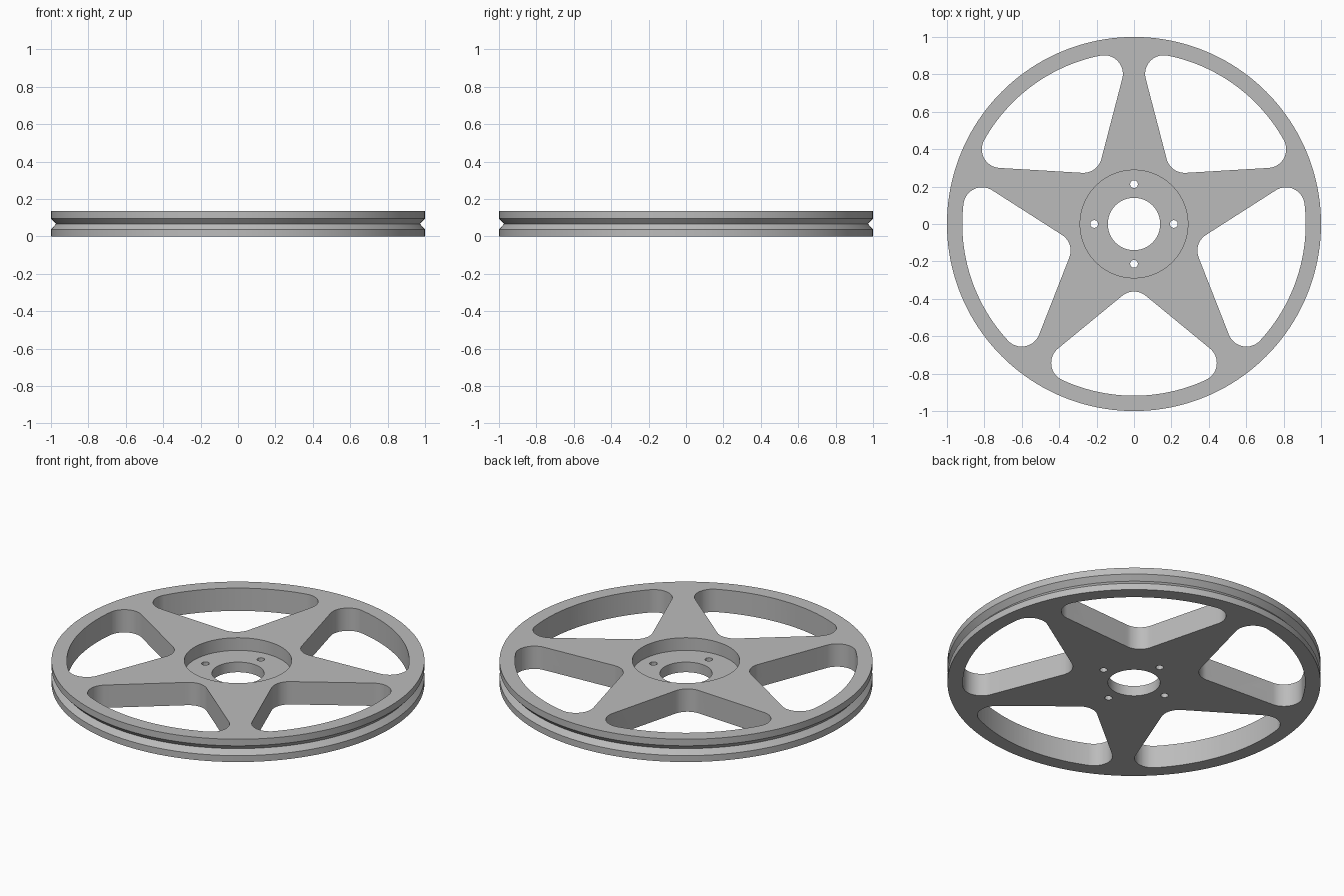
import bpy, bmesh
from math import sin, cos, pi, radians, atan2, sqrt, hypot

cube = bpy.data.objects.get("Cube")
if cube:
    bpy.data.objects.remove(cube, do_unlink=True)

HEIGHT = 0.135
SEGMENTS = 160

metal = bpy.data.materials.new("grey_metal")
metal.use_nodes = True
grey = (0.5, 0.5, 0.5, 1)
metal.diffuse_color = grey
metal.node_tree.nodes["Principled BSDF"].inputs["Base Color"].default_value = grey


def make_object(name, bm):
    bmesh.ops.recalc_face_normals(bm, faces=bm.faces)
    mesh = bpy.data.meshes.new(name)
    bm.to_mesh(mesh)
    bm.free()
    mesh.materials.append(metal)
    obj = bpy.data.objects.new(name, mesh)
    bpy.context.collection.objects.link(obj)
    return obj


def lathe(bm, profile):
    """Revolve a closed (radius, height) profile around z."""
    rings = []
    for i in range(SEGMENTS):
        a = 2 * pi * i / SEGMENTS
        rings.append([bm.verts.new((r * cos(a), r * sin(a), z)) for r, z in profile])
    n = len(profile)
    for i, ring in enumerate(rings):
        nxt = rings[(i + 1) % SEGMENTS]
        for j in range(n):
            k = (j + 1) % n
            bm.faces.new((ring[j], nxt[j], nxt[k], ring[k]))


def prism(bm, outline):
    """Extrude a flat outline right through the wheel."""
    low = [bm.verts.new((x, y, -0.1)) for x, y in outline]
    high = [bm.verts.new((x, y, HEIGHT + 0.1)) for x, y in outline]
    bm.faces.new(low)
    bm.faces.new(high)
    n = len(outline)
    for i in range(n):
        k = (i + 1) % n
        bm.faces.new((low[i], low[k], high[k], high[i]))


def arc(cx, cy, r, start, end, steps):
    angles = [start + (end - start) * i / steps for i in range(steps + 1)]
    return [(cx + r * cos(a), cy + r * sin(a)) for a in angles]


def window_outline():
    """Rounded opening between two spokes, symmetric about the -y axis."""
    slope, fillet, rim, apex = radians(39.4), 0.1, 0.918, -0.332
    normal = pi / 2 - slope
    tip_y = apex - fillet / cos(slope)
    # corner fillet centre: on the offset spoke edge, tangent to the rim
    b = -tip_y * sin(slope)
    t = -b + sqrt(b * b - tip_y ** 2 + (rim - fillet) ** 2)
    cx, cy = t * cos(slope), tip_y - t * sin(slope)
    turn = atan2(cy, cx)
    points = arc(0, tip_y, fillet, pi - normal, normal, 12)
    points += arc(cx, cy, fillet, normal, turn, 16)
    points += arc(0, 0, rim, turn, -pi - turn, 24)[1:-1]
    points += arc(-cx, cy, fillet, -pi - turn, -pi - normal, 16)
    return points


# Wheel body: bore, grooved rim and recessed hub
body = bmesh.new()
lathe(body, [(0.14, 0), (1, 0), (1, 0.038), (0.973, 0.067), (1, 0.096),
             (1, HEIGHT), (0.288, HEIGHT), (0.288, 0.06), (0.14, 0.06)])
wheel = make_object("spoked_wheel", body)

# Cutters: five spoke windows and four bolt holes
cuts = bmesh.new()
outline = window_outline()
for i in range(5):
    c, s = cos(2 * pi * i / 5), sin(2 * pi * i / 5)
    prism(cuts, [(x * c - y * s, x * s + y * c) for x, y in outline])
for i in range(4):
    a = i * pi / 2
    prism(cuts, arc(0.213 * cos(a), 0.213 * sin(a), 0.021, 0, 2 * pi, 12)[:-1])
cutter = make_object("opening_cutter", cuts)
cutter.hide_render = True

# Cut the openings and tidy up
cut = wheel.modifiers.new("openings", 'BOOLEAN')
cut.operation = 'DIFFERENCE'
cut.solver = 'EXACT'
cut.object = cutter
bpy.ops.object.select_all(action='DESELECT')
wheel.select_set(True)
bpy.context.view_layer.objects.active = wheel
bpy.ops.object.modifier_apply(modifier=cut.name)
bpy.data.objects.remove(cutter, do_unlink=True)
bpy.ops.object.shade_smooth_by_angle(angle=radians(25))
